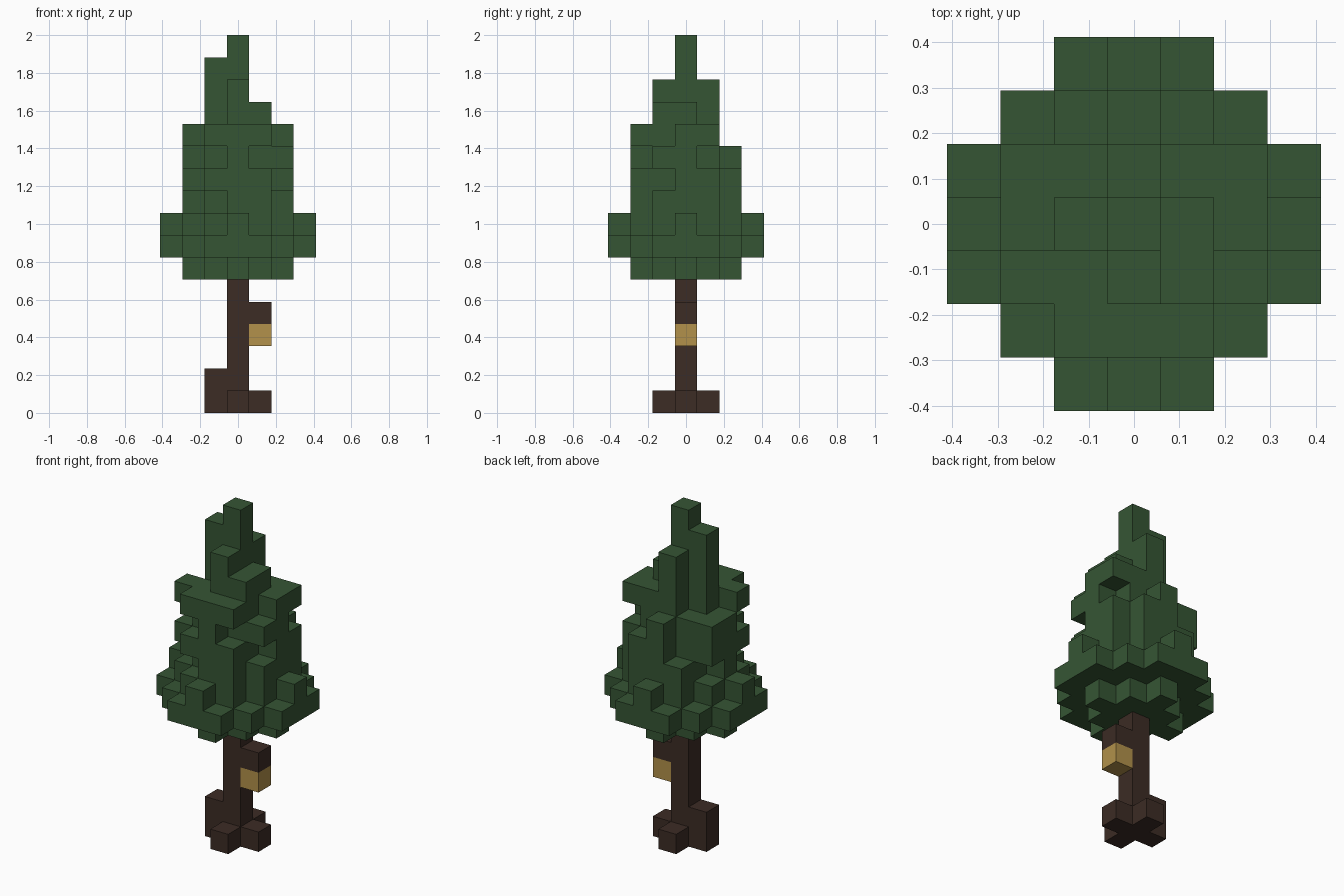
import bpy, bmesh
from mathutils import Vector

cube = bpy.data.objects.get("Cube")
if cube:
    bpy.data.objects.remove(cube, do_unlink=True)

UNIT = 2 / 17  # edge of one block; the tree is 17 blocks tall


def material(name, colour):
    mat = bpy.data.materials.new(name)
    mat.use_nodes = True
    mat.diffuse_color = (*colour, 1)
    bsdf = next(n for n in mat.node_tree.nodes if n.type == 'BSDF_PRINCIPLED')
    bsdf.inputs["Base Color"].default_value = (*colour, 1)
    bsdf.inputs["Roughness"].default_value = 0.9
    return mat


def diamond(r):
    return {(x, y) for x in range(-r, r + 1) for y in range(-r, r + 1)
            if abs(x) + abs(y) <= r}


def disc(r):
    return {(x, y) for x in range(-r, r + 1) for y in range(-r, r + 1)
            if x * x + y * y <= r * r + 1}


def stack(layers):
    return {(x, y, z) for z, cells in layers.items() for x, y in cells}


def block_object(name, cells, solid, mat):
    """Make the outer skin of a set of blocks, skipping faces against solid ones."""
    bm = bmesh.new()
    for cell in cells:
        centre = Vector(cell) + Vector((0, 0, 0.5))
        for axis in range(3):
            for sign in (-1, 1):
                n = Vector((0, 0, 0))
                n[axis] = sign
                if tuple(int(a + b) for a, b in zip(cell, n)) in solid:
                    continue
                u = Vector((0, 0, 0))
                u[(axis + 1) % 3] = 0.5
                v = n.cross(u)
                mid = centre + n / 2
                corners = (mid - u - v, mid + u - v, mid + u + v, mid - u + v)
                bm.faces.new([bm.verts.new(c * UNIT) for c in corners])
    bmesh.ops.remove_doubles(bm, verts=bm.verts[:], dist=UNIT / 100)
    mesh = bpy.data.meshes.new(name)
    bm.to_mesh(mesh)
    bm.free()
    mesh.materials.append(mat)
    obj = bpy.data.objects.new(name, mesh)
    bpy.context.collection.objects.link(obj)


# Trunk with four roots, one of them taller, and a side branch
trunk = {(0, 0, z) for z in range(6)}
roots = {(x, y, 0) for x, y in diamond(1)} | {(-1, 0, 1)}
branch = {(1, 0, 4)}
wood = trunk | roots | branch

# Pale block hanging under the branch
hanging = {(1, 0, 3)}

# Foliage: wide skirt, alternating tiers, then an uneven tip
small, wide = diamond(2), disc(2)
foliage = stack({
    6: small,
    7: disc(3),
    8: diamond(3),
    9: wide - {(-1, -2), (-2, -1), (-2, 1)},
    10: wide - {(2, -1), (-1, 2)},
    11: small | {(2, -1), (-2, 1)},
    12: disc(1) - {(-1, 1)} | {(-1, -2), (0, -2), (1, -2), (-2, -1), (2, 0), (2, 1)},
    13: diamond(1) | {(1, -1)},
    14: diamond(1) - {(1, 0)},
    15: {(0, 0), (-1, 0)},
    16: {(0, 0)},
})

solid = wood | hanging | foliage
block_object("trunk", wood, solid, material("dark bark", (0.045, 0.025, 0.018)))
block_object("hanging_block", hanging, solid, material("honey tan", (0.445, 0.283, 0.069)))
block_object("foliage", foliage, solid, material("pine green", (0.036, 0.091, 0.034)))
